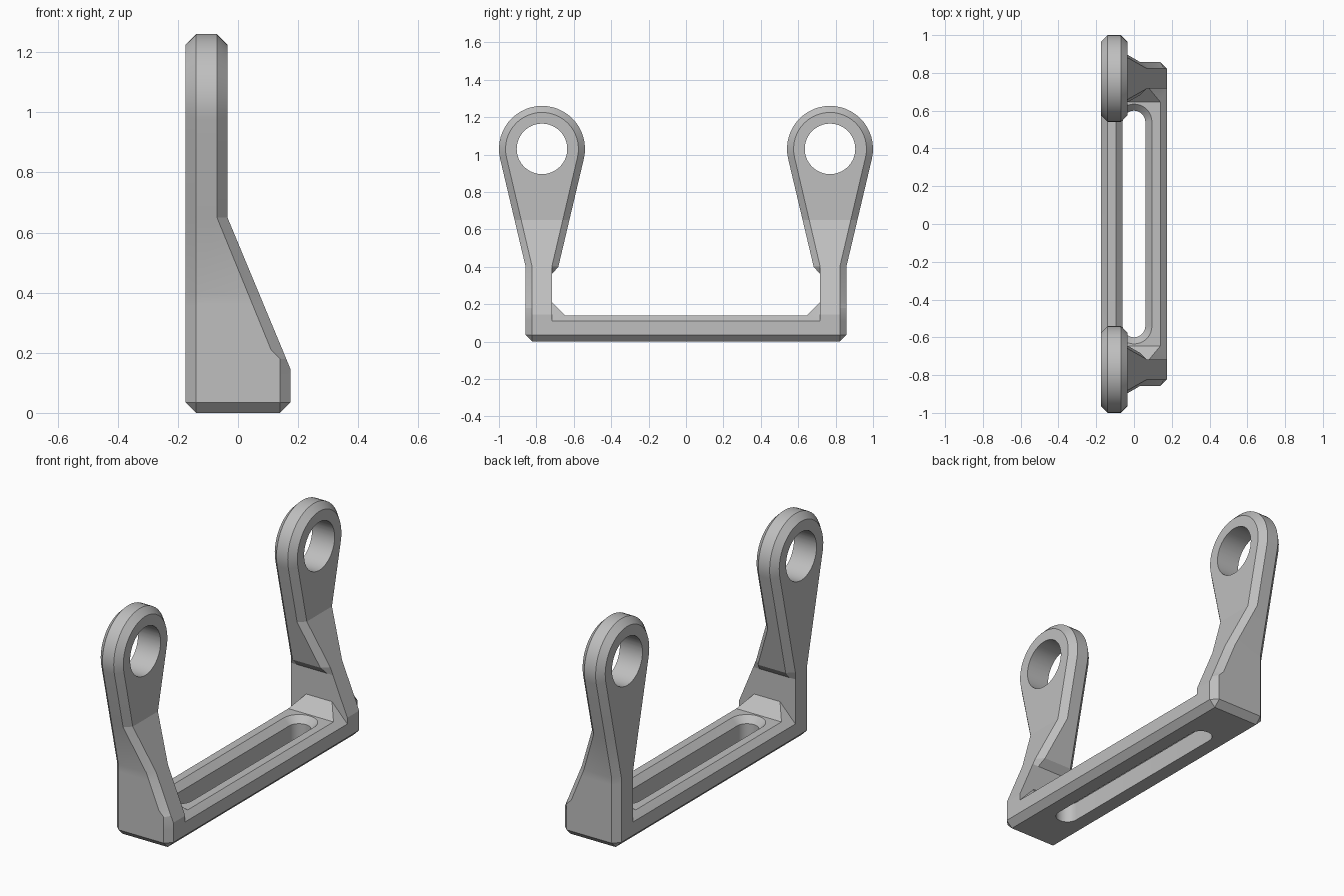
import bpy, bmesh
from math import sin, cos, pi, radians

if "Cube" in bpy.data.objects:
    bpy.data.objects.remove(bpy.data.objects["Cube"])

grey = bpy.data.materials.new("light grey")
grey.use_nodes = True
colour = (0.52, 0.52, 0.52, 1)
grey.diffuse_color = colour
grey.node_tree.nodes["Principled BSDF"].inputs["Base Color"].default_value = colour

HX, ARM_Y, HOLE_Z, CH = 0.175, 0.77, 1.03, 0.035   # half width, arm centre, eye height, chamfer
NECK_IN, NECK_OUT = 0.0525, 0.0875                 # half widths of the neck
END = ARM_Y + NECK_OUT
INNER = ARM_Y - NECK_IN


def make(name, bm):
    bmesh.ops.recalc_face_normals(bm, faces=bm.faces[:])
    mesh = bpy.data.meshes.new(name)
    bm.to_mesh(mesh)
    bm.free()
    obj = bpy.data.objects.new(name, mesh)
    obj.data.materials.append(grey)
    bpy.context.collection.objects.link(obj)
    return obj


def loft(name, rings):
    """Closed solid through rings holding equal numbers of points."""
    bm = bmesh.new()
    loops = [[bm.verts.new(p) for p in ring] for ring in rings]
    n = len(loops[0])
    for a, b in zip(loops, loops[1:]):
        for i in range(n):
            j = (i + 1) % n
            bm.faces.new((a[i], a[j], b[j], b[i]))
    bm.faces.new(loops[0])
    bm.faces.new(loops[-1])
    bmesh.ops.remove_doubles(bm, verts=bm.verts[:], dist=1e-5)
    return make(name, bm)


def combine(target, other, operation):
    mod = target.modifiers.new(operation.lower(), 'BOOLEAN')
    mod.operation, mod.solver, mod.object = operation, 'EXACT', other
    bpy.context.view_layer.objects.active = target
    bpy.ops.object.modifier_apply(modifier=mod.name)
    bpy.data.objects.remove(other)


def interp(z, points):
    """Piecewise linear x at height z, points listed upward."""
    if z <= points[0][0]:
        return points[0][1]
    for (z0, x0), (z1, x1) in zip(points, points[1:]):
        if z <= z1:
            return x0 + (x1 - x0) * (z - z0) / (z1 - z0)
    return points[-1][1]


def face_x(z):
    return interp(z, [(0.145, HX), (0.65, -0.035)])


def edge_x(z):
    return interp(z, [(0.18, 0.14), (0.21, 0.11), (0.65, -0.07)])


def half_outline(neck, radius, inner):
    """(offset, height) points from the foot to the crown of one arm side."""
    low = NECK_IN if inner else neck
    pts = [(low, z) for z in (CH, 0.145, 0.18, 0.21, 0.36)] + [(neck, 0.4)]
    start, steps = radians(-13.3), 14
    tx, tz = radius * cos(start), HOLE_Z + radius * sin(start)
    pts.append((neck + (tx - neck) * 0.25 / (tz - 0.4), 0.65))
    for i in range(steps + 1):
        a = start + (pi / 2 - start) * i / steps
        pts.append((radius * cos(a), HOLE_Z + radius * sin(a)))
    return pts


def make_arm(name, s):
    bm = bmesh.new()
    sides = []
    for inner in (False, True):
        d = -s if inner else s
        inset = half_outline(NECK_IN, 0.195, inner)
        full = half_outline(NECK_OUT, 0.23, inner)
        rows = []
        for (wi, zi), (wo, zo) in zip(inset, full):
            yi, yo = s * ARM_Y + d * wi, s * ARM_Y + d * wo
            rows.append([bm.verts.new(p) for p in (
                (-HX, yi, zi), (-HX + CH, yo, zo), (edge_x(zo), yo, zo), (face_x(zi), yi, zi))])
        sides.append(rows)
        for a, b in zip(rows, rows[1:]):
            for k in range(3):
                bm.faces.new((a[k], a[k + 1], b[k + 1], b[k]))
    left, right = sides
    # front and back faces span between the two sides
    for i in range(len(left) - 1):
        for k in (0, 3):
            quad = [left[i][k], right[i][k], right[i + 1][k], left[i + 1][k]]
            bm.faces.new(quad)
    bm.faces.new(left[0] + right[0][::-1])
    bmesh.ops.remove_doubles(bm, verts=bm.verts[:], dist=1e-5)
    bmesh.ops.dissolve_degenerate(bm, edges=bm.edges[:], dist=1e-5)
    return make(name, bm)


def octagon(x, y, cut, z):
    return [(x, y - cut, z), (x - cut, y, z), (-x + cut, y, z), (-x, y - cut, z),
            (-x, -y + cut, z), (-x + cut, -y, z), (x - cut, -y, z), (x, -y + cut, z)]


def stadium(r, z, n=16):
    mid = 0.54
    return [(r * cos(a), r * sin(a) + (mid if h == 0 else -mid), z)
            for h in (0, 1) for a in [pi * (h + i / n) for i in range(n + 1)]]


# Base bar with chamfered edges
bracket = loft("bracket", [
    octagon(HX - CH, END - CH, 0, 0), octagon(HX, END, CH, CH),
    octagon(HX, END, CH, 0.11), octagon(HX - CH, END - CH, 0, 0.14)])

for s in (-1, 1):
    # Arm with a round eye
    arm = make_arm("arm", s)
    ring = [(s * ARM_Y + 0.135 * cos(i * pi / 32), HOLE_Z + 0.135 * sin(i * pi / 32)) for i in range(64)]
    eye = loft("eye_cutter", [[(x, y, z) for y, z in ring] for x in (-0.4, 0.4)])
    combine(arm, eye, 'DIFFERENCE')
    combine(bracket, arm, 'UNION')

    # Gusset in the inner corner
    bm = bmesh.new()
    for m in (-1, 1):
        for x, y, z in ((0.14, 0.645, 0.14), (0.14, 0.645, 0.1), (0.08, INNER, 0.21),
                        (HX, INNER, 0.11), (0.08, 0.74, 0.21), (0.14, 0.74, 0.1)):
            bm.verts.new((m * x, s * y, z))
    bmesh.ops.convex_hull(bm, input=bm.verts[:])
    combine(bracket, make("gusset", bm), 'UNION')

# Long slot, flared at the top
slot = loft("slot_cutter", [stadium(0.06, -0.1), stadium(0.06, 0.105),
                            stadium(0.095, 0.14), stadium(0.105, 0.15)])
combine(bracket, slot, 'DIFFERENCE')

bpy.ops.object.select_all(action='DESELECT')
bracket.select_set(True)
bpy.context.view_layer.objects.active = bracket
bpy.ops.object.shade_smooth_by_angle(angle=radians(15))
